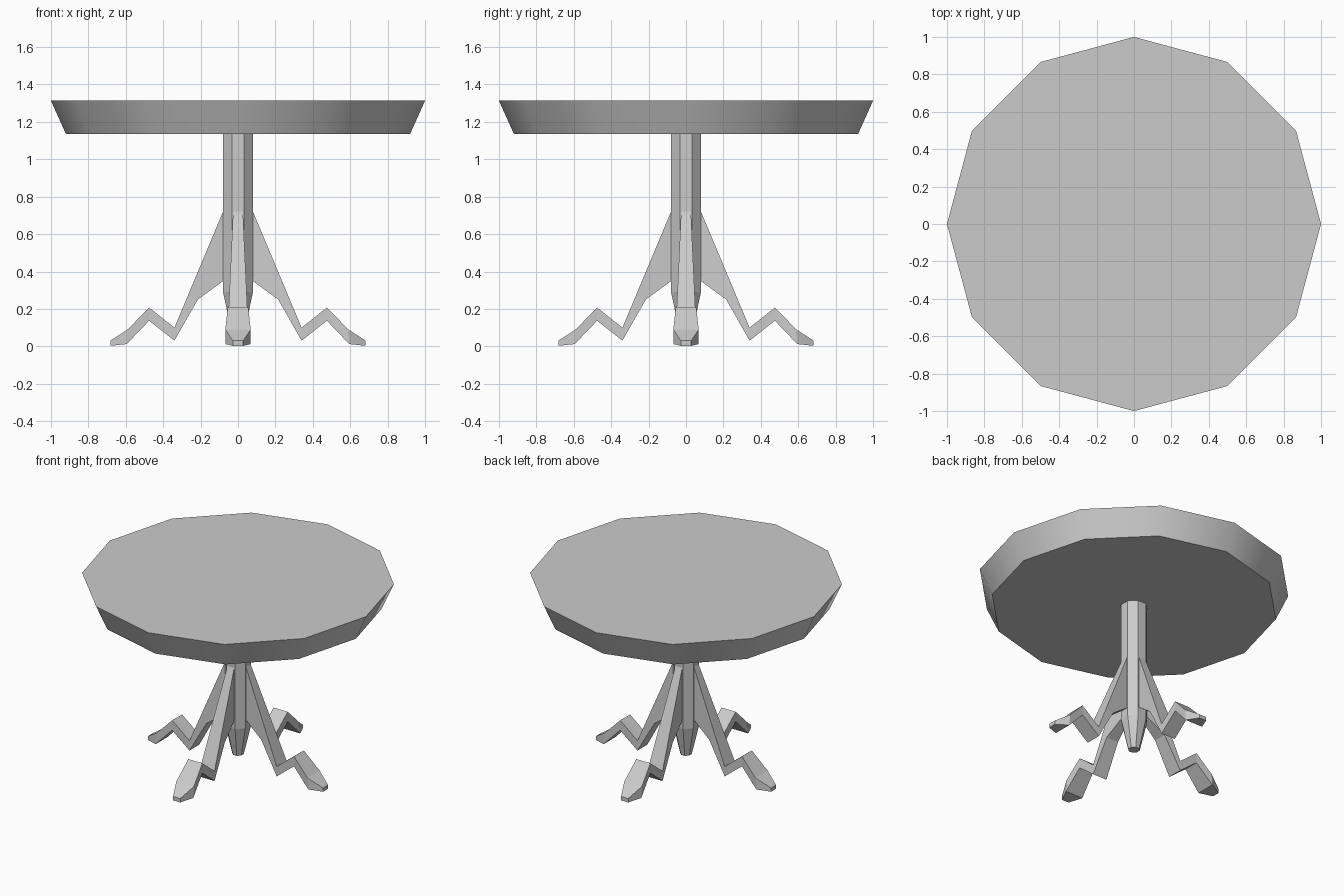
import bpy, bmesh, math
from mathutils import Matrix

if "Cube" in bpy.data.objects:
    bpy.data.objects.remove(bpy.data.objects["Cube"])


def finish(bm, name):
    bmesh.ops.recalc_face_normals(bm, faces=bm.faces)
    mesh = bpy.data.meshes.new(name)
    bm.to_mesh(mesh)
    bm.free()
    obj = bpy.data.objects.new(name, mesh)
    bpy.context.collection.objects.link(obj)
    return obj


def loft(name, rings, turn=0.0):
    """Skin a closed solid through equal-sized rings of points."""
    bm = bmesh.new()
    loops = [[bm.verts.new(p) for p in ring] for ring in rings]
    n = len(loops[0])
    for a, b in zip(loops, loops[1:]):
        for i in range(n):
            j = (i + 1) % n
            bm.faces.new((a[i], a[j], b[j], b[i]))
    bm.faces.new(loops[0])
    bm.faces.new(loops[-1])
    bm.transform(Matrix.Rotation(turn, 4, 'Z'))
    return finish(bm, name)


def polygon(sides, r, z, phase=0.0):
    return [(r * math.cos(phase + i * math.tau / sides),
             r * math.sin(phase + i * math.tau / sides), z) for i in range(sides)]


# Twelve-sided table top with a rim that flares outward
top = loft("table_top", [polygon(12, 0.92, 1.135), polygon(12, 1.0, 1.313)])
bpy.context.view_layer.objects.active = top
top.select_set(True)
bpy.ops.object.shade_smooth_by_angle(angle=math.radians(40))

# Octagonal column tapering to a blunt point below the legs
k = 1 / math.cos(math.pi / 8)
loft("column", [polygon(8, r * k, z, math.pi / 8)
                for r, z in [(0.035, 0.08), (0.08, 0.29), (0.08, 1.135)]])

# Four zigzag legs; stations: upper x, z, lower x, z, half width
stations = [
    (0.078, 0.725, 0.078, 0.35, 0.026),
    (0.27, 0.267, 0.215, 0.25, 0.047),
    (0.34, 0.10, 0.34, 0.03, 0.055),
    (0.475, 0.207, 0.475, 0.137, 0.055),
    (0.59, 0.09, 0.595, 0.012, 0.068),
    (0.683, 0.03, 0.683, 0.003, 0.028),
]
rings = [[(ux, -w, uz), (ux, w, uz), (lx, w, lz), (lx, -w, lz)]
         for ux, uz, lx, lz, w in stations]
for i, side in enumerate(("right", "back", "left", "front")):
    loft(side + "_leg", rings, i * math.pi / 2)
